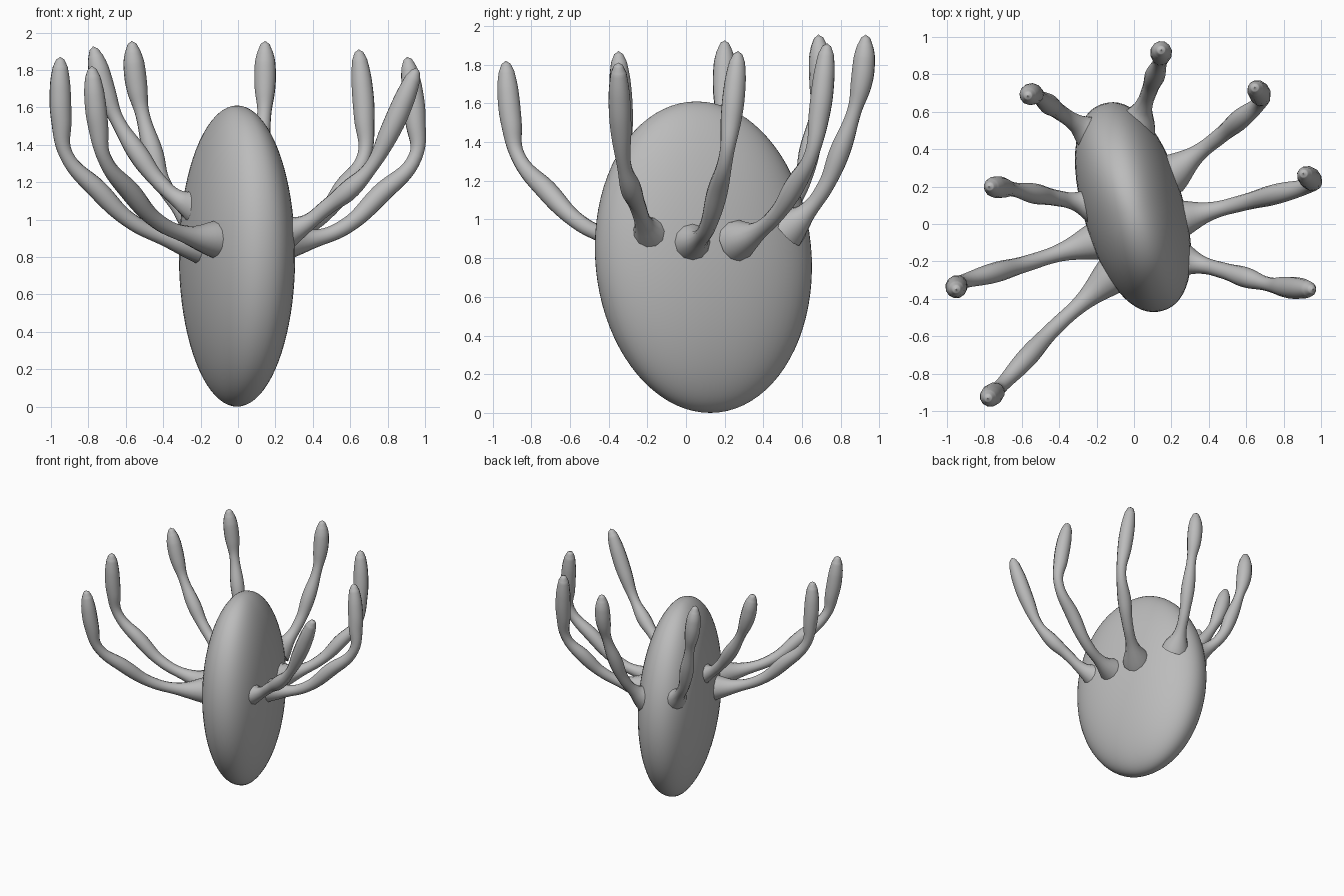
import bpy
import bmesh
import math
from mathutils import Vector

if "Cube" in bpy.data.objects:
    bpy.data.objects.remove(bpy.data.objects["Cube"], do_unlink=True)

# Single grey material
grey = bpy.data.materials.new("plain grey")
grey.use_nodes = True
colour = (0.5, 0.5, 0.5, 1.0)
grey.diffuse_color = colour
grey.node_tree.nodes["Principled BSDF"].inputs["Base Color"].default_value = colour


def add_body():
    """Flattened upright egg, turned about z and leaning slightly."""
    mesh = bpy.data.meshes.new("body")
    bm = bmesh.new()
    bmesh.ops.create_uvsphere(bm, u_segments=64, v_segments=40, radius=1.0)
    turn = math.radians(16)
    c, s = math.cos(turn), math.sin(turn)
    for v in bm.verts:
        x, y, z = v.co
        ring = math.hypot(x, y)
        if ring > 1e-5:
            # Slightly squared oval cross-section
            k = ring / (abs(x) ** 2.2 + abs(y) ** 2.2) ** (1 / 2.2)
            x, y = x * k, y * k
        x, y = x * 0.268, y * 0.575
        v.co = (x * c - y * s - 0.005, x * s + y * c + 0.09 - 0.035 * z, 0.805 + 0.805 * z)
    bm.to_mesh(mesh)
    bm.free()
    obj = bpy.data.objects.new("body", mesh)
    bpy.context.collection.objects.link(obj)
    return obj


# Thickness from root to tip: flare, arm, joint, bulge, elbow, bulb, rounded end
RADII = [0.11, 0.052, 0.043, 0.054, 0.038, 0.056, 0.056, 0.041, 0.022, 0.002]


def add_tentacle(name, *points):
    """Tube through root, joint, elbow and tip; the segments swell between them."""
    root, joint, elbow, tip = (Vector(p) for p in points)
    # Lower segments sag a little, the upright bulb bows outwards
    arm = root.lerp(joint, 0.5) - Vector((0, 0, 0.025))
    bulge = joint.lerp(elbow, 0.5) - Vector((0, 0, 0.015))
    outward = Vector((elbow.x, elbow.y, 0)).normalized() * 0.015
    bulb_low = elbow.lerp(tip, 0.36) + outward
    bulb_high = elbow.lerp(tip, 0.7) + outward * 0.7
    back = (bulb_high - tip).normalized()
    path = [root, arm, joint, bulge, elbow, bulb_low, bulb_high,
            tip + back * 0.055, tip + back * 0.014, tip]
    curve = bpy.data.curves.new(name, "CURVE")
    curve.dimensions = "3D"
    curve.bevel_depth = 1.0
    curve.bevel_resolution = 4
    curve.resolution_u = 8
    curve.use_fill_caps = True
    spline = curve.splines.new("BEZIER")
    spline.radius_interpolation = "CARDINAL"
    spline.bezier_points.add(len(path) - 1)
    for bp, co, r in zip(spline.bezier_points, path, RADII):
        bp.co = co
        bp.radius = r
        bp.handle_left_type = bp.handle_right_type = "AUTO"
    obj = bpy.data.objects.new(name, curve)
    bpy.context.collection.objects.link(obj)
    return obj


# Body with a ring of eight tentacles
parts = [
    add_body(),
    add_tentacle("tentacle_back_right",
                 (-.21, .47, .99), (-.40, .60, 1.19), (-.51, .68, 1.56), (-.568, .685, 1.955)),
    add_tentacle("tentacle_back",
                 (.01, .52, .95), (.085, .72, 1.17), (.14, .87, 1.56), (.145, .93, 1.955)),
    add_tentacle("tentacle_back_left",
                 (.19, .26, .89), (.46, .47, 1.03), (.675, .65, 1.34), (.645, .73, 1.91)),
    add_tentacle("tentacle_left",
                 (.22, .02, .88), (.57, .11, .96), (.95, .21, 1.34), (.905, .27, 1.87)),
    add_tentacle("tentacle_front_left",
                 (.22, -.18, .92), (.48, -.25, 1.07), (.71, -.32, 1.28), (.957, -.35, 1.81)),
    add_tentacle("tentacle_right",
                 (-.20, .10, 1.06), (-.42, .14, 1.20), (-.645, .185, 1.53), (-.775, .20, 1.925)),
    add_tentacle("tentacle_middle_right",
                 (-.17, -.08, .86), (-.57, -.21, .99), (-.92, -.31, 1.35), (-.95, -.35, 1.87)),
    add_tentacle("tentacle_front_right",
                 (-.09, -.25, .89), (-.43, -.56, .99), (-.715, -.87, 1.33), (-.782, -.932, 1.82)),
]

# Turn the tubes into meshes, then colour and smooth everything
bpy.ops.object.select_all(action="DESELECT")
for obj in parts:
    obj.select_set(True)
bpy.context.view_layer.objects.active = parts[-1]
bpy.ops.object.convert(target="MESH")
for obj in parts:
    obj.data.materials.clear()
    obj.data.materials.append(grey)
bpy.ops.object.shade_smooth_by_angle(angle=math.radians(60))
